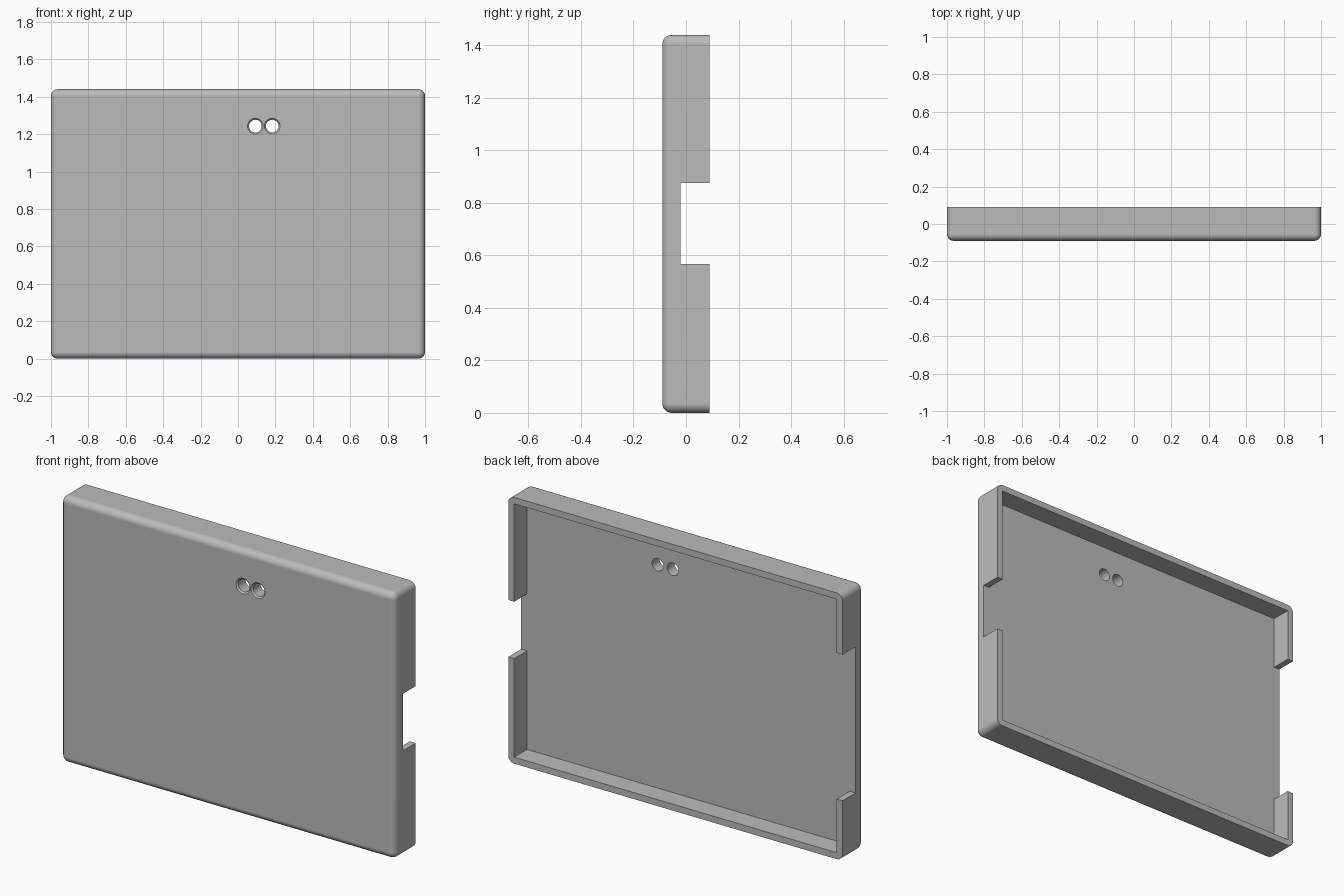
import bpy
import bmesh
from math import cos, sin, tau, radians
from mathutils import Matrix

if "Cube" in bpy.data.objects:
    bpy.data.objects.remove(bpy.data.objects["Cube"], do_unlink=True)

WIDTH, DEPTH, HEIGHT = 2.0, 0.18, 1.44
WALL, FILLET = 0.035, 0.036
FRONT, BACK = -DEPTH / 2, DEPTH / 2
FLOOR = -0.02          # inner face of the front panel

grey = bpy.data.materials.new("plain grey")
grey.use_nodes = True
grey.diffuse_color = (0.5, 0.5, 0.5, 1)
grey.node_tree.nodes["Principled BSDF"].inputs["Base Color"].default_value = grey.diffuse_color


def finish(name, bm):
    """Turn a bmesh into a named grey object."""
    bmesh.ops.recalc_face_normals(bm, faces=bm.faces)
    mesh = bpy.data.meshes.new(name)
    bm.to_mesh(mesh)
    bm.free()
    mesh.materials.append(grey)
    obj = bpy.data.objects.new(name, mesh)
    bpy.context.collection.objects.link(obj)
    return obj


def loft(name, rings):
    """Closed solid through (y, [(x, z), ...]) rings of equal length."""
    bm = bmesh.new()
    loops = [[bm.verts.new((x, y, z)) for x, z in pts] for y, pts in rings]
    n = len(loops[0])
    for a, b in zip(loops, loops[1:]):
        for i in range(n):
            j = (i + 1) % n
            bm.faces.new((a[i], a[j], b[j], b[i]))
    bm.faces.new(loops[0])
    bm.faces.new(loops[-1])
    return finish(name, bm)


def circle(cx, cz, r, n=40):
    return [(cx + r * cos(tau * i / n), cz + r * sin(tau * i / n)) for i in range(n)]


# Shell: a box with every edge rounded except those of the open back
bm = bmesh.new()
bmesh.ops.create_cube(bm, size=1, matrix=Matrix.Translation((0, 0, HEIGHT / 2))
                      @ Matrix.Diagonal((WIDTH, DEPTH, HEIGHT, 1)))
rounded = [e for e in bm.edges if min(v.co.y for v in e.verts) < 0]
bmesh.ops.bevel(bm, geom=rounded, offset=FILLET, segments=8, profile=0.5, affect='EDGES')
tray = finish("tray_shell", bm)

# Cavity outline, with a short notch through the left wall and a long one through the right
xi, xo = WIDTH / 2 - WALL, WIDTH / 2 + 0.1
z0, z1 = WALL, HEIGHT - WALL
l0, l1 = 0.568, 0.876
r0, r1 = 0.325, 1.115
outline = [(-xi, z0), (xi, z0), (xi, l0), (xo, l0), (xo, l1), (xi, l1),
           (xi, z1), (-xi, z1), (-xi, r1), (-xo, r1), (-xo, r0), (-xi, r0)]
cutters = [loft("cavity_cutter", [(FLOOR, outline), (BACK + 0.1, outline)])]

# Twin holes, flared at the front face
bore, flare = 0.034, 0.042
for cx in (0.093, 0.183):
    steps = [(FRONT - 0.02, flare), (FRONT, flare),
             (FRONT + flare - bore, bore), (FLOOR + 0.03, bore)]
    cutters.append(loft("hole_cutter", [(y, circle(cx, 1.243, r)) for y, r in steps]))

bpy.ops.object.select_all(action='DESELECT')
bpy.context.view_layer.objects.active = tray
tray.select_set(True)
for cutter in cutters:
    cutter.hide_render = True
    mod = tray.modifiers.new("cut", 'BOOLEAN')
    mod.operation = 'DIFFERENCE'
    mod.solver = 'EXACT'
    mod.object = cutter
    bpy.ops.object.modifier_apply(modifier=mod.name)
    bpy.data.objects.remove(cutter, do_unlink=True)

# Smooth fillets and bores, crisp corners, flat panels
bpy.ops.object.shade_smooth_by_angle(angle=radians(30))
normals = tray.modifiers.new("flat panels", 'WEIGHTED_NORMAL')
normals.keep_sharp = True
